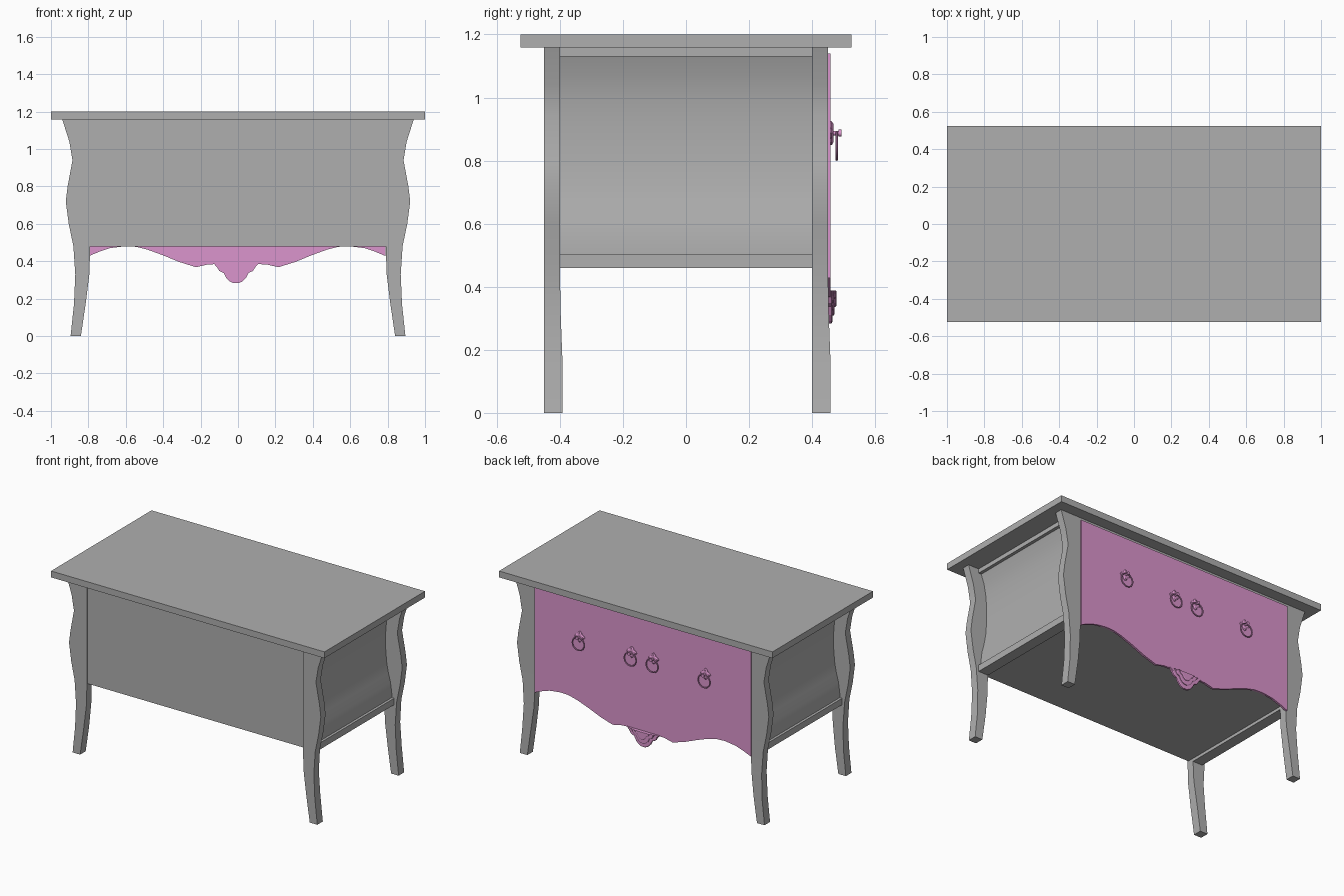
import bpy, bmesh, math

if "Cube" in bpy.data.objects:
    bpy.data.objects.remove(bpy.data.objects["Cube"])

pink = bpy.data.materials.new("pink_paint")
pink.diffuse_color = (0.71, 0.30, 0.61, 1)
pink.use_nodes = True
pink.node_tree.nodes["Principled BSDF"].inputs["Base Color"].default_value = pink.diffuse_color
grey = bpy.data.materials.new("dark_grey_paint")
grey.diffuse_color = (0.43, 0.43, 0.43, 1)
grey.use_nodes = True
grey.node_tree.nodes["Principled BSDF"].inputs["Base Color"].default_value = grey.diffuse_color


def finish(bm, name, mat=grey, smooth=None):
    bmesh.ops.recalc_face_normals(bm, faces=bm.faces)
    me = bpy.data.meshes.new(name)
    bm.to_mesh(me)
    bm.free()
    ob = bpy.data.objects.new(name, me)
    bpy.context.collection.objects.link(ob)
    me.materials.append(mat)
    if smooth:
        bpy.ops.object.select_all(action='DESELECT')
        bpy.context.view_layer.objects.active = ob
        ob.select_set(True)
        bpy.ops.object.shade_smooth_by_angle(angle=math.radians(smooth))
    return ob


def prism(name, pts, y0, y1, mat=grey, smooth=None, inset=0, lift=0):
    """Extrude an x-z outline along y, optionally with a raised inner step."""
    bm = bmesh.new()
    f = bm.faces.new([bm.verts.new((x, y0, z)) for x, z in pts])
    r = bmesh.ops.extrude_face_region(bm, geom=[f], use_keep_orig=True)
    cap = [g for g in r['geom'] if isinstance(g, bmesh.types.BMFace)][0]
    for v in cap.verts:
        v.co.y = y1
    bmesh.ops.recalc_face_normals(bm, faces=bm.faces)
    if inset:
        bmesh.ops.inset_region(bm, faces=[cap], thickness=inset)
        for v in cap.verts:
            v.co.y += lift
    return finish(bm, name, mat, smooth)


def box(name, x0, x1, y0, y1, z0, z1):
    return prism(name, [(x0, z0), (x1, z0), (x1, z1), (x0, z1)], y0, y1)


def mirror_pts(half):
    return half + [(-x, z) for x, z in reversed(half) if x > 0]


# table top and carcass (slightly recessed between the legs)
box("table_top", -1, 1, -0.525, 0.525, 1.158, 1.2)
box("carcass", -0.79, 0.79, -0.443, 0.45, 0.48, 1.158)

# curved legs: height, inner x, outer x, depth bow
LEG = [(0, .84, .895, .008), (.17, .815, .877, .008), (.33, .795, .87, .002),
       (.48, .79, .88, 0), (.6, .79, .905, 0), (.72, .79, .921, 0), (.8, .79, .911, 0),
       (.94, .79, .885, 0), (1.04, .79, .902, 0), (1.16, .79, .94, 0)]


def leg(name, side, y0, y1):
    bm = bmesh.new()
    prev = None
    for z, xi, xo, dy in LEG:
        ring = [bm.verts.new((side * x, y, z)) for x, y in
                ((xi, y0), (xo, y0), (xo, y1 + dy), (xi, y1 + dy))]
        if prev:
            for i in range(4):
                j = (i + 1) % 4
                bm.faces.new((prev[i], prev[j], ring[j], ring[i]))
        else:
            bm.faces.new(ring)
        prev = ring
    bm.faces.new(prev)
    finish(bm, name, smooth=40)


# curved side panels with top and bottom rails
SIDE = [(.78, .48), (.845, .48), (.845, .53), (.836, .6), (.82, .66), (.807, .73),
        (.80, .82), (.80, .92), (.807, 1.0), (.82, 1.07), (.845, 1.14), (.78, 1.14)]
for s, label in ((-1, "left"), (1, "right")):
    leg(f"{label}_front_leg", s, -.45, -.40)
    leg(f"{label}_back_leg", s, .40, .45)
    prism(f"{label}_side_panel", [(s * x, z) for x, z in SIDE], -.4, .4, smooth=30)
    for part, z0, z1 in (("bottom", .46, .503), ("top", 1.13, 1.16)):
        xs = sorted((s * .79, s * .862))
        box(f"{label}_{part}_rail", xs[0], xs[1], -.4, .4, z0, z1)

# drawer front with scalloped apron
apron = [(.792, 1.14), (.792, .428), (.74, .45), (.68, .47), (.6, .48), (.54, .477),
         (.48, .462), (.4, .433), (.31, .396), (.22, .368), (.16, .382), (.09, .386)]
prism("scalloped_drawer_front", [(x - .004, z) for x, z in mirror_pts(apron)],
      .445, .459, pink)

# layered carved ornament hanging from the apron
shell = [(.12, .388), (.1, .365), (.09, .348), (.066, .337), (.052, .31), (.034, .292),
         (.014, .283)]
for i, (k, y) in enumerate(((1, .461), (.76, .468), (.5, .474)), 1):
    pts = [(x * k - .01, .388 + (z - .388) * k) for x, z in mirror_pts(shell)]
    prism(f"apron_ornament_{i}", pts, .45, y, pink, inset=.005, lift=.003)

# ring pulls: rosette, pin, knob, hanging ring
for n, cx in enumerate((-.46, -.08, .08, .46), 1):
    hx = cx - .006
    star = []
    for i in range(16):
        a = i * math.tau / 16
        r = .031 + .007 * math.cos(4 * a)
        star.append((hx + r * math.sin(a), .887 + r * math.cos(a)))
    prism(f"pull_rosette_{n}", star, .455, .462, pink, inset=.008, lift=.005)
    rot = (math.pi / 2, 0, 0)
    for part, r, ya, yb in (("pin", .007, .46, .49), ("knob", .011, .484, .493)):
        bpy.ops.mesh.primitive_cylinder_add(vertices=12, radius=r, depth=yb - ya, rotation=rot,
                                            location=(hx, (ya + yb) / 2, .887))
        bpy.context.object.name = f"pull_{part}_{n}"
        bpy.context.object.data.materials.append(pink)
        bpy.ops.object.shade_smooth_by_angle()
    bpy.ops.mesh.primitive_torus_add(major_radius=.043, minor_radius=.004, major_segments=28,
                                     minor_segments=8, location=(hx, .478, .846), rotation=rot)
    bpy.context.object.name = f"pull_ring_{n}"
    bpy.context.object.data.materials.append(pink)
    bpy.ops.object.shade_smooth_by_angle()
